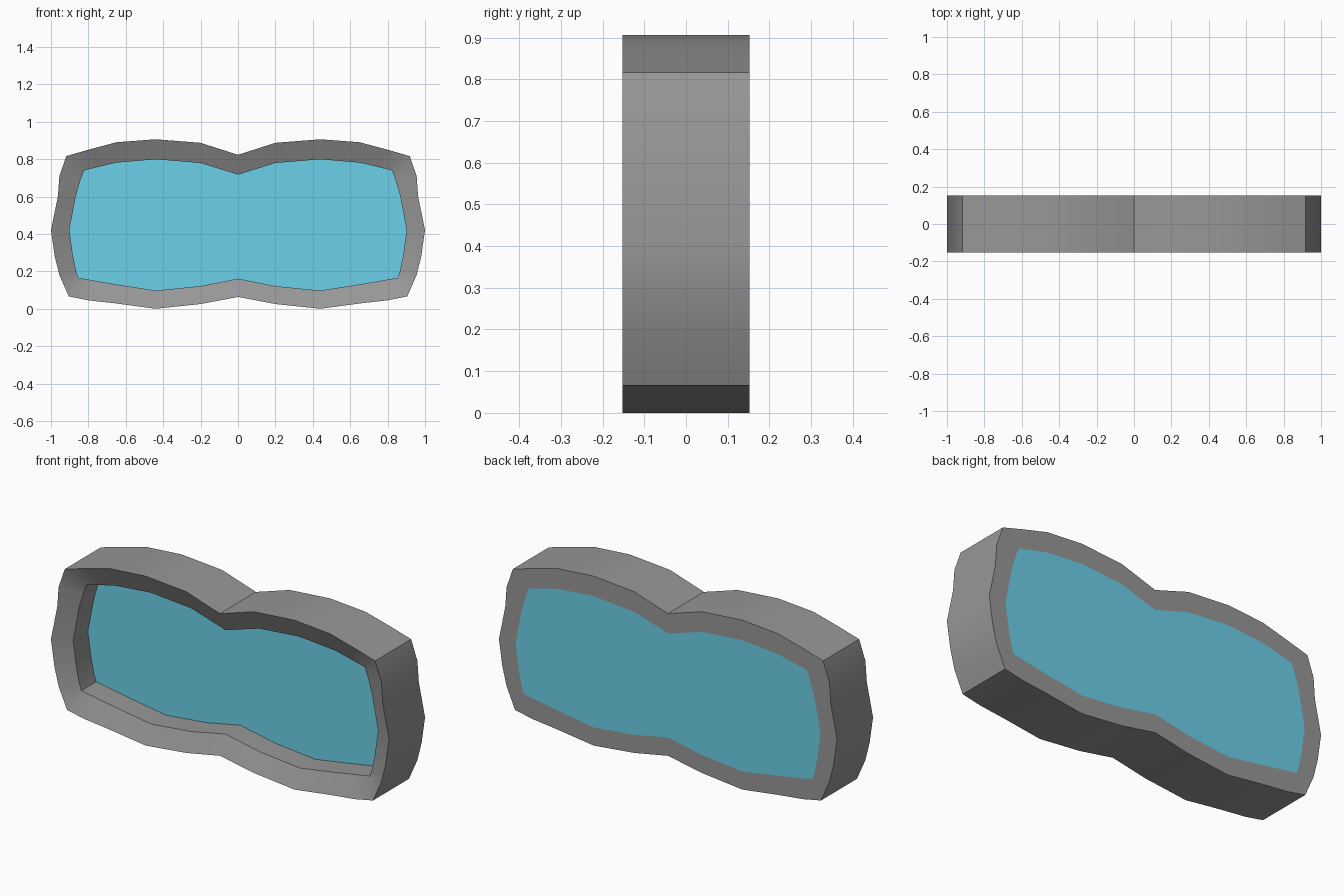
import bpy, bmesh

if "Cube" in bpy.data.objects:
    bpy.data.objects.remove(bpy.data.objects["Cube"])

# Half outlines (x, z), top centre round to bottom centre
OUTER = [(0, .823), (.2, .887), (.44, .906), (.65, .89), (.8, .85), (.918, .816),
         (.955, .71), (.963, .6), (1, .42), (.98, .28), (.955, .18), (.905, .066),
         (.8, .045), (.65, .028), (.44, 0), (.2, .025), (0, .063)]
INNER = [(0, .717), (.2, .779), (.44, .799), (.65, .781), (.74, .76), (.823, .739),
         (.845, .68), (.868, .6), (.902, .42), (.882, .28), (.865, .2), (.853, .165),
         (.76, .149), (.65, .13), (.44, .097), (.2, .121), (0, .161)]
FRONT, BACK = -.152, .152
LIP, PANE = -.105, .02


def loop(bm, half, y):
    full = half + [(-x, z) for x, z in reversed(half[1:-1])]
    return [bm.verts.new((x, y, z)) for x, z in full]


def bridge(bm, a, b):
    n = len(a)
    for i in range(n):
        j = (i + 1) % n
        bm.faces.new((a[i], a[j], b[j], b[i]))


def finish(bm, name, color):
    bmesh.ops.recalc_face_normals(bm, faces=bm.faces)
    mesh = bpy.data.meshes.new(name)
    bm.to_mesh(mesh)
    bm.free()
    mat = bpy.data.materials.new(name + "_color")
    mat.diffuse_color = (*color, 1)
    mat.use_nodes = True
    mat.node_tree.nodes["Principled BSDF"].inputs["Base Color"].default_value = mat.diffuse_color
    mesh.materials.append(mat)
    obj = bpy.data.objects.new(name, mesh)
    bpy.context.collection.objects.link(obj)
    bpy.ops.object.select_all(action='DESELECT')
    obj.select_set(True)
    bpy.context.view_layer.objects.active = obj
    bpy.ops.object.shade_smooth_by_angle(angle=.52)


# Frame: closed ring with a front rim sloping inwards
bm = bmesh.new()
rings = [loop(bm, OUTER, BACK), loop(bm, OUTER, FRONT),
         loop(bm, INNER, LIP), loop(bm, INNER, BACK)]
for i in range(4):
    bridge(bm, rings[i], rings[(i + 1) % 4])
finish(bm, "frame", (.31, .31, .31))

# Pane: recessed at the front, flush at the back
bm = bmesh.new()
front, back = loop(bm, INNER, PANE), loop(bm, INNER, BACK)
bridge(bm, front, back)
bm.faces.new(front)
bm.faces.new(back)
finish(bm, "pane", (.147, .63, .81))
